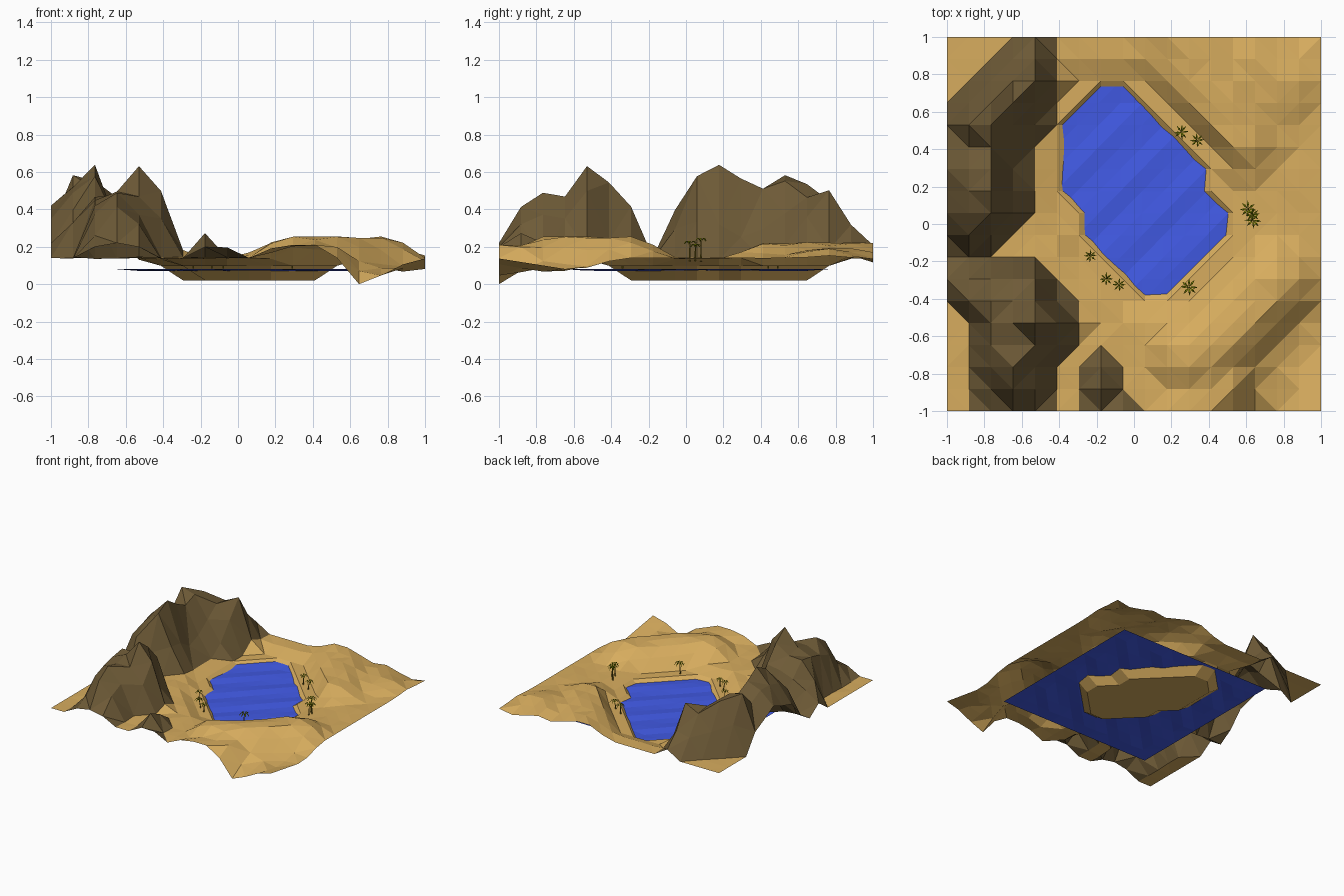
import bpy, bmesh, math, random
from mathutils import Vector
from mathutils.geometry import intersect_point_line

if "Cube" in bpy.data.objects:
    bpy.data.objects.remove(bpy.data.objects["Cube"])

random.seed(4)
N = 17  # terrain cells per side


def material(name, rgb):
    m = bpy.data.materials.new(name)
    m.diffuse_color = (*rgb, 1)
    m.use_nodes = True
    m.node_tree.nodes["Principled BSDF"].inputs["Base Color"].default_value = m.diffuse_color
    return m


SAND = material("sand", (0.68, 0.415, 0.112))
ROCK = material("rock brown", (0.155, 0.103, 0.038))
WATER = material("water blue", (0.055, 0.105, 0.80))
LEAF = material("palm green", (0.19, 0.23, 0.0))
TRUNK = material("palm trunk", (0.19, 0.14, 0.008))

# Flat bottom outline of the pool
POOL = [Vector(p) for p in [(-.3, .18), (-.3, .53), (-.18, .66), (-.05, .66), (.06, .53),
                            (.3, .3), (.3, .19), (.42, .06), (.42, -.06), (.18, -.3),
                            (.05, -.3), (-.18, -.06), (-.18, .06)]]
# Dune crests: height above the ground, then the crest line
DUNES = [(.11, [(.29, -.70), (.44, -.64), (.76, -.32)]),
         (.07, [(.30, -1.0), (.44, -.90)]),
         (.08, [(.24, 1.0), (.41, .74), (.58, .45)]),
         (.05, [(.68, .88), (.80, .76)])]
# Rock peaks by row: y, then pairs of x, height
ROCKS = {1.0: [(-.53, .21)], .88: [(-.53, .32), (-.647, .30)],
         .765: [(-.53, .50), (-.647, .45), (-.765, .33)],
         .647: [(-.53, .36), (-.647, .46), (-.765, .54), (-.88, .38)],
         .53: [(-.53, .22), (-.647, .38), (-.765, .55), (-.88, .585), (-1, .30)],
         .41: [(-.647, .30), (-.765, .51), (-.88, .47), (-1, .36)],
         .294: [(-.765, .57), (-.88, .53), (-1, .42)],
         .176: [(-.765, .64), (-.88, .52), (-1, .38)],
         .06: [(-.647, .34), (-.765, .585), (-.88, .50), (-1, .35)],
         -.06: [(-.765, .30), (-.88, .40), (-1, .22)],
         -.294: [(-.53, .42), (-.647, .40), (-.765, .36), (-.88, .30), (-1, .22)],
         -.41: [(-.53, .55), (-.647, .48), (-.765, .47), (-.88, .34)],
         -.53: [(-.41, .50), (-.53, .635), (-.647, .50), (-.765, .45)],
         -.647: [(-.41, .36), (-.53, .47), (-.647, .47), (-.765, .42)],
         -.765: [(-.53, .37), (-.647, .485), (-.765, .38), (-.176, .225)],
         -.88: [(-.53, .33), (-.647, .42), (-.765, .27), (-.176, .275)],
         -1.0: [(-.53, .2), (-.647, .22), (-.765, .2), (-.176, .20), (-.06, .20)]}
PEAKS = [(x, y, h) for y, row in ROCKS.items() for x, h in row]


def segment_distance(p, a, b):
    q, t = intersect_point_line(p, a, b)
    q = a + (b - a) * min(1, max(0, t))
    return (p.xy - q.xy).length


def pool_distance(p):
    inside, d = False, 9
    for a, b in zip(POOL, POOL[1:] + POOL[:1]):
        d = min(d, segment_distance(p, a, b))
        if (a.y > p.y) != (b.y > p.y) and p.x < a.x + (b.x - a.x) * (p.y - a.y) / (b.y - a.y):
            inside = not inside
    return 0 if inside else d


def height(x, y):
    p = Vector((x, y))
    z = .14
    # dunes with flat crests
    for h, line in DUNES:
        d = min(segment_distance(p, Vector(a), Vector(b)) for a, b in zip(line, line[1:]))
        z = max(z, .14 + h * min(1, max(0, 1 - (d - .08) / .16)))
    # gully running in from the front right, and a slight dip on the back edge
    z -= .15 * max(0, 1 - math.hypot(x - .647, y + 1) / .17)
    z -= .08 * max(0, 1 - segment_distance(p, Vector((.78, -.9)), Vector((.95, -.6))) / .25)
    z -= .04 * max(0, 1 - math.hypot(x - .82, y - 1) / .2)
    # stepped pool basin
    d = pool_distance(p)
    if d < .24:
        z = min(z, .02 if d < .03 else .098 if d < .175 else .135)
    # steep rock peaks, with a pass between the two ranges
    if not -.2 < y < -.15:
        z = max([z] + [h - 2.7 * math.hypot(x - a, y - b) for a, b, h in PEAKS])
    return max(0, z)


def finish(bm, name, mats):
    me = bpy.data.meshes.new(name)
    bm.to_mesh(me)
    bm.free()
    for m in mats:
        me.materials.append(m)
    ob = bpy.data.objects.new(name, me)
    bpy.context.collection.objects.link(ob)
    return ob


# Terrain sheet, rock where it rises steeply on the left
bm = bmesh.new()
bmesh.ops.create_grid(bm, x_segments=N, y_segments=N, size=1)
for v in bm.verts:
    v.co.z = height(v.co.x, v.co.y)
    if v.co.z > .1 and not v.is_boundary:
        v.co.z += random.uniform(-.005, .005)
bmesh.ops.triangulate(bm, faces=bm.faces[:], quad_method='SHORT_EDGE')
for f in bm.faces:
    c = f.calc_center_median()
    left_side = c.x < -.28 or (c.x < .06 and c.y < -.64)
    if left_side and max(v.co.z for v in f.verts if v.co.x < .05) > .19:
        f.material_index = 1
finish(bm, "desert_terrain", [SAND, ROCK])

# Gently rippled water sheet
bm = bmesh.new()
bmesh.ops.create_grid(bm, x_segments=12, y_segments=12, size=.7)
for v in bm.verts:
    # diagonal ripples
    ripple = 0 if v.is_boundary else .005 * math.sin((v.co.x - 1.2 * v.co.y) * 17) - .004
    v.co = (v.co.x * .99 + .042, v.co.y * 1.01 + .057, .08 + ripple)
bmesh.ops.triangulate(bm, faces=bm.faces[:])
finish(bm, "water_surface", [WATER])


def palm(x, y, h, r, index):
    bm = bmesh.new()
    base = Vector((x, y, height(x, y) - .015))
    lean = Vector((random.uniform(-.012, .012), random.uniform(-.012, .012), 0))
    # tapered, curved trunk
    rings = []
    for k in range(4):
        t = k / 3
        c = base + lean * (t * t) + Vector((0, 0, (h + .01) * t))
        w = .005 - .0025 * t
        rings.append([bm.verts.new(c + Vector((w * math.cos(a * math.tau / 5),
                                               w * math.sin(a * math.tau / 5), 0))) for a in range(5)])
    for lo, hi in zip(rings, rings[1:]):
        for a in range(5):
            bm.faces.new((lo[a], lo[(a + 1) % 5], hi[(a + 1) % 5], hi[a]))
    # drooping fronds
    top = base + lean + Vector((0, 0, h + .01))
    for k in range(8):
        a = (k + random.uniform(-.2, .2)) * math.tau / 8
        out = Vector((math.cos(a), math.sin(a), 0))
        side = Vector((-out.y, out.x, 0)) * r * .13
        mid = top + out * r * .55 + Vector((0, 0, r * .35))
        tip = top + out * r + Vector((0, 0, -r * .1))
        root, m1, m2, end = [bm.verts.new(c) for c in (top, mid - side, mid + side, tip)]
        for tri in ((root, m1, m2), (m1, end, m2)):
            bm.faces.new(tri).material_index = 1
    finish(bm, f"palm_{index}", [TRUNK, LEAF])


# Palms around the shore: x, y, trunk height, crown radius
for i, spec in enumerate([(.25, .49, .07, .04), (.33, .44, .065, .038), (.61, .08, .1, .045),
                          (.63, .02, .085, .045), (.64, .05, .07, .038), (-.24, -.16, .065, .034),
                          (-.14, -.285, .07, .036), (-.08, -.33, .06, .036), (.29, -.34, .085, .047)]):
    palm(*spec, i + 1)
